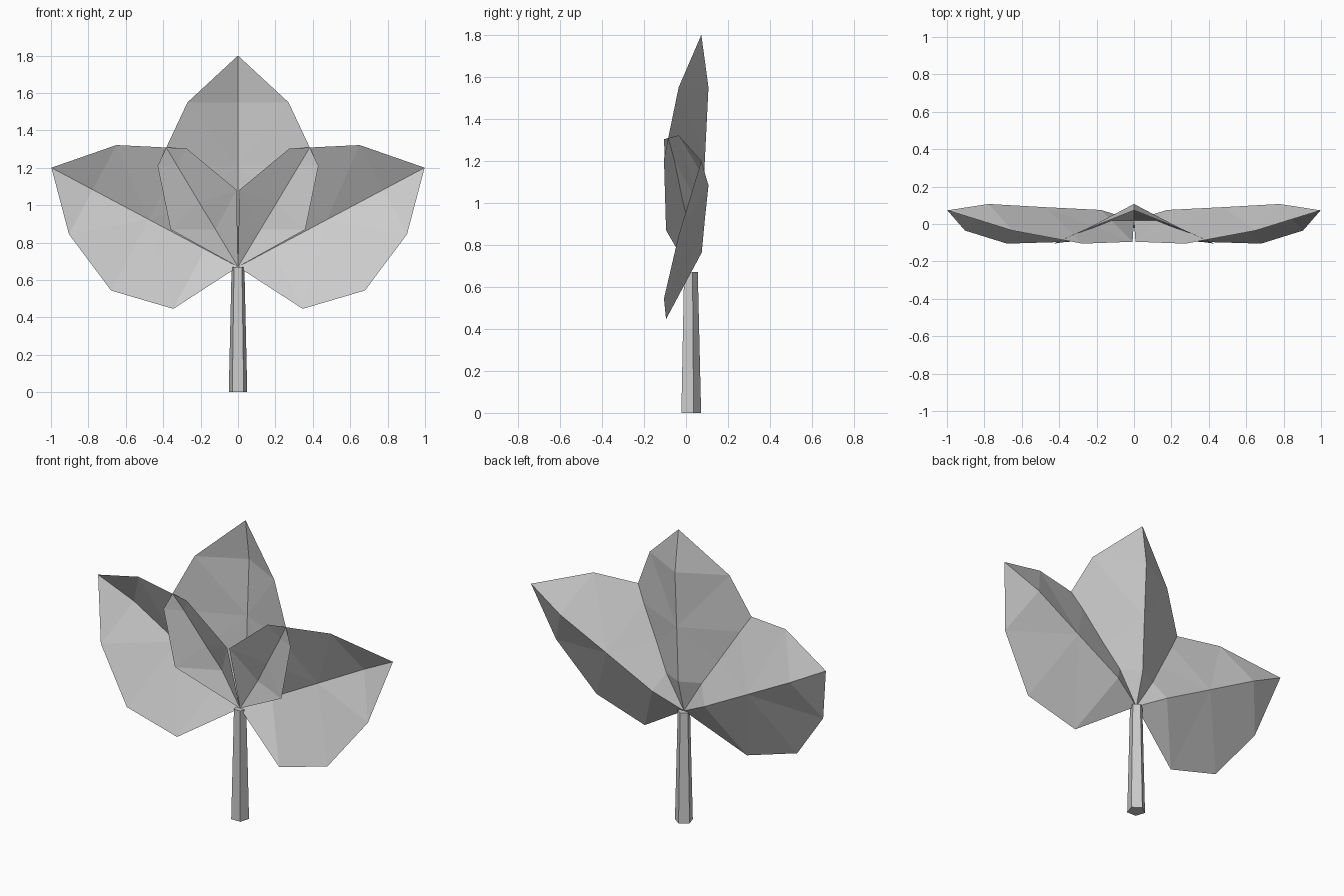
import bpy
import bmesh
from math import radians
from mathutils import Matrix, Vector

cube = bpy.data.objects.get("Cube")
if cube:
    bpy.data.objects.remove(cube, do_unlink=True)

# Single flat grey
grey = bpy.data.materials.new("plain grey")
grey.use_nodes = True
colour = (0.6, 0.6, 0.6, 1)
grey.diffuse_color = colour
grey.node_tree.nodes["Principled BSDF"].inputs["Base Color"].default_value = colour

STEM_TOP = 0.67
CENTRE_Y = 0.02


def finish(bm, name):
    mesh = bpy.data.meshes.new(name)
    bm.to_mesh(mesh)
    bm.free()
    mesh.materials.append(grey)
    obj = bpy.data.objects.new(name, mesh)
    bpy.context.collection.objects.link(obj)
    return obj


# Leaf sheet folded along its midrib; (distance along leaf, depth)
RIB = [(0, CENTRE_Y), (0.2, 0.075), (0.54, 0.09), (0.88, 0.107), (1.13, 0.073)]
# Leaf margin; (half width, depth, distance along leaf)
MARGIN = [(0.36, -0.095, 0.2), (0.43, -0.105, 0.54), (0.27, -0.035, 0.88)]


def leaf(name, tilt):
    bm = bmesh.new()
    base, low, mid, high, tip = [bm.verts.new((0, y, z)) for z, y in RIB]
    for side in (1, -1):
        a, b, c = [bm.verts.new((side * x, y, z)) for x, y, z in MARGIN]
        # facets fan out from the middle of the rib
        tris = [(base, low, a), (low, mid, a), (a, mid, b),
                (b, mid, c), (mid, high, c), (c, high, tip)]
        for t in tris:
            bm.faces.new(t if side < 0 else t[::-1])
    bm.transform(Matrix.Translation(Vector((0, 0, STEM_TOP)))
                 @ Matrix.Rotation(radians(tilt), 4, 'Y'))
    return finish(bm, name)


leaf("middle_leaf", 0)
leaf("left_leaf", 62)
leaf("right_leaf", -62)

# Tapered five-sided stem with a corner at the back
bm = bmesh.new()
bmesh.ops.create_cone(bm, cap_ends=True, segments=5, radius1=0.052,
                      radius2=0.036, depth=STEM_TOP)
back = max(bm.verts, key=lambda v: v.co.y)
turn = Vector((back.co.x, back.co.y)).angle_signed(Vector((0, 1)))
bm.transform(Matrix.Translation(Vector((0, CENTRE_Y, STEM_TOP / 2)))
             @ Matrix.Rotation(-turn, 4, 'Z'))
finish(bm, "stem")
